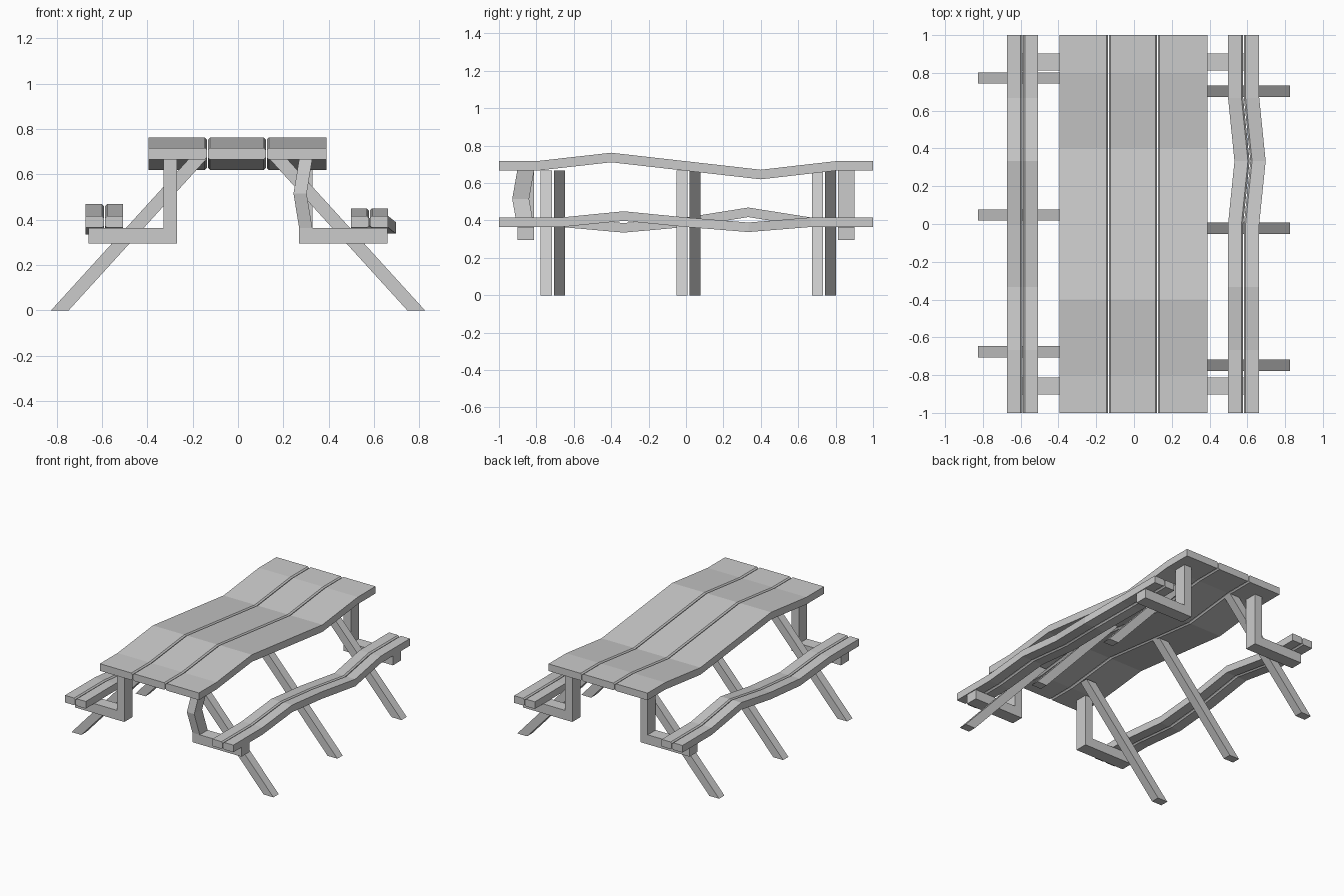
import bpy, bmesh

if "Cube" in bpy.data.objects:
    bpy.data.objects.remove(bpy.data.objects["Cube"])


def sweep(name, rings):
    """Join a list of equal-sized point rings into a capped solid."""
    bm = bmesh.new()
    loops = [[bm.verts.new(p) for p in ring] for ring in rings]
    n = len(loops[0])
    for a, b in zip(loops, loops[1:]):
        for i in range(n):
            j = (i + 1) % n
            bm.faces.new((a[i], a[j], b[j], b[i]))
    bm.faces.new(loops[0])
    bm.faces.new(loops[-1])
    bmesh.ops.recalc_face_normals(bm, faces=bm.faces)
    me = bpy.data.meshes.new(name)
    bm.to_mesh(me)
    bm.free()
    ob = bpy.data.objects.new(name, me)
    bpy.context.collection.objects.link(ob)
    return ob


def plank(name, x0, x1, path, cl=0, cr=0, t=0.051):
    """Warped board; path holds (y, top z, x shift), cl/cr chamfer its sides."""
    rings = []
    for y, z, s in path:
        ring = []
        for x, c, k, up in ((x0, cl, 1, 0), (x1, cr, -1, 0), (x1, cr, -1, 1), (x0, cl, 1, 1)):
            zz = z - t * (1 - up)
            if not c:
                ring.append((x + s, y, zz))
                continue
            flat = (x + s + k * c, y, zz)
            side = (x + s, y, zz + (-c if up else c))
            first_side = (x == x0) != bool(up)
            ring += [side, flat] if first_side else [flat, side]
        rings.append(ring)
    return sweep(name, rings)


def block(name, x0, x1, y0, y1, levels):
    """Vertical post; levels holds (z, x shift, y shift)."""
    return sweep(name, [[(x0 + dx, y0 + dy, z), (x1 + dx, y0 + dy, z),
                         (x1 + dx, y1 + dy, z), (x0 + dx, y1 + dy, z)]
                        for z, dx, dy in levels])


C = 0.009
# Table top: three warped boards
top = [(-1, .717, 0), (-.8, .717, 0), (-.4, .762, 0), (.4, .671, 0), (.8, .717, 0), (1, .717, 0)]
plank("tabletop_board_left", -.395, -.137, top, 0, C)
plank("tabletop_board_middle", -.133, .123, top, C, C)
plank("tabletop_board_right", .127, .39, top, C, 0)

# Benches: two warped boards each
left = [(-1, .416, 0), (-.667, .416, 0), (-.333, .386, 0), (0, .416, 0),
        (.333, .469, 0), (.667, .416, 0), (1, .416, 0)]
right = [(-1, .416, 0), (-.667, .416, 0), (-.333, .449, 0), (0, .416, 0),
         (.333, .389, .034), (.667, .416, 0), (1, .416, 0)]
plank("left_bench_outer_board", -.672, -.591, left, 0, C)
plank("left_bench_inner_board", -.587, -.507, left, C, 0)
plank("right_bench_inner_board", .498, .578, right, 0, C)
plank("right_bench_outer_board", .582, .663, right, C, 0)

# L-shaped bench brackets, the front right upright is bent
for sx, side in ((-1, "left"), (1, "right")):
    for sy, end in ((-1, "front"), (1, "back")):
        y0, y1 = sorted((sy * .812, sy * .902))
        xa, xb = sorted((sx * .328, sx * .66))
        block(f"{end}_{side}_bracket_arm", xa, xb, y0, y1, [(.295, 0, 0), (.363, 0, 0)])
        xa, xb = sorted((sx * .27, sx * .328))
        levels = [(.295, 0, 0), (.363, 0, 0), (.515, 0, 0), (.668, 0, 0)]
        if sx > 0 and sy < 0:
            levels[2] = (.515, -.025, -.027)
        block(f"{end}_{side}_bracket_upright", xa, xb, y0, y1, levels)

# Slanted legs, staggered from side to side
for sx, side, ys in ((-1, "left", (-.677, .048, .773)), (1, "right", (-.747, -.022, .703))):
    for i, y in enumerate(ys):
        xa, xb = sorted((sx * .825, sx * .747))
        block(f"{side}_leg_{i + 1}", xa, xb, y - .03, y + .03,
              [(0, 0, 0), (.667, -sx * .607, 0)])
